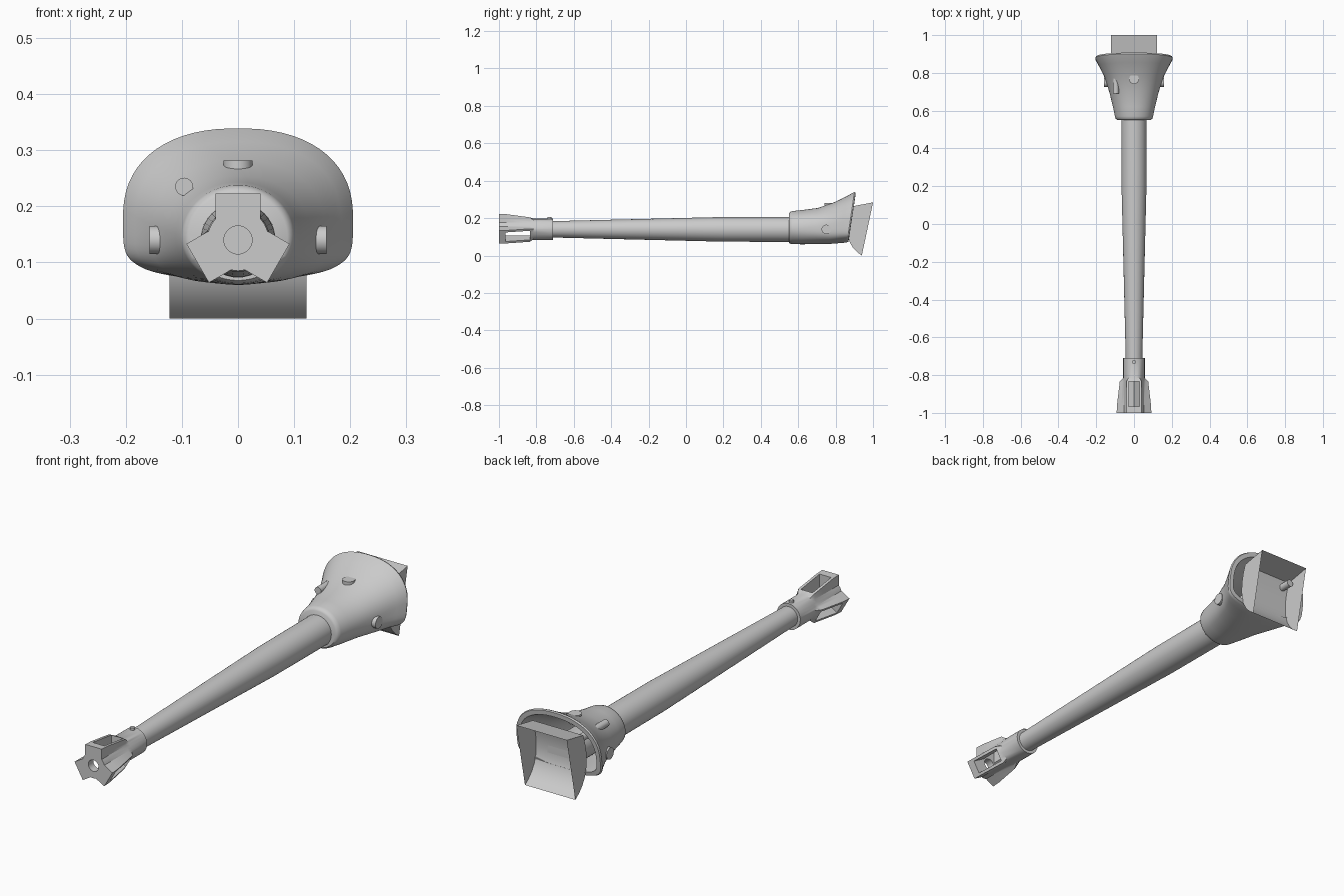
import bpy, bmesh, math
from mathutils import Matrix, Vector

if "Cube" in bpy.data.objects:
    bpy.data.objects.remove(bpy.data.objects["Cube"])

AXIS = 0.14  # height of the barrel axis
grey = bpy.data.materials.new("plain grey")
grey.diffuse_color = (0.6, 0.6, 0.6, 1)
grey.use_nodes = True
grey.node_tree.nodes["Principled BSDF"].inputs["Base Color"].default_value = grey.diffuse_color


def finish(bm, name, angle=35, closed=True):
    if closed:
        bmesh.ops.recalc_face_normals(bm, faces=bm.faces)
    me = bpy.data.meshes.new(name)
    bm.to_mesh(me)
    bm.free()
    ob = bpy.data.objects.new(name, me)
    bpy.context.collection.objects.link(ob)
    me.materials.append(grey)
    smooth(ob, angle)
    return ob


def smooth(ob, angle=35):
    bpy.ops.object.select_all(action='DESELECT')
    ob.select_set(True)
    bpy.context.view_layer.objects.active = ob
    bpy.ops.object.shade_smooth_by_angle(angle=math.radians(angle))


def loft(name, rings, angle=35):
    """Skin a list of equal-length point rings and cap both ends."""
    bm = bmesh.new()
    vs = [[bm.verts.new(p) for p in r] for r in rings]
    n = len(vs[0])
    for a, b in zip(vs, vs[1:]):
        for i in range(n):
            j = (i + 1) % n
            bm.faces.new((a[i], a[j], b[j], b[i]))
    bm.faces.new(vs[0])
    bm.faces.new(vs[-1])
    return finish(bm, name, angle)


def rod(name, start, end, r, sides=24):
    a, b = Vector(start), Vector(end)
    rot = (b - a).to_track_quat('Z', 'Y').to_matrix().to_4x4()
    bm = bmesh.new()
    bmesh.ops.create_cone(bm, cap_ends=True, segments=sides, radius1=r, radius2=r,
                          depth=(b - a).length,
                          matrix=Matrix.Translation((a + b) / 2) @ rot)
    return finish(bm, name)


def circle(y, r, n=40):
    return [(r * math.cos(2 * math.pi * i / n), y, AXIS + r * math.sin(2 * math.pi * i / n))
            for i in range(n)]


# tapered barrel
loft("barrel", [circle(y, r) for y, r in
                ((-0.78, 0.043), (-0.70, 0.044), (0.2, 0.066), (0.55, 0.067), (0.863, 0.067))])


# muzzle brake: round collar flaring into three square lobes
def brake_ring(y, R, lobed):
    h, valley = 0.04, 0.055
    ac = math.atan2(h, R)
    av = math.asin(h / valley)
    steps = [-ac, -ac / 2, 0, ac / 2, ac, (ac + av) / 2, av, math.radians(60),
             math.radians(120) - av, math.radians(120) - (ac + av) / 2]
    pts = []
    for k in range(3):
        for a in steps:
            d = min(a, math.radians(120) - a) if a > 0 else -a
            r = max(valley, min(R / math.cos(d), h / max(math.sin(d), 1e-4))) if lobed else 0.057
            t = math.radians(90 + 120 * k) + a
            pts.append((r * math.cos(t), y, AXIS + r * math.sin(t)))
    return pts


brake = loft("muzzle_brake", [brake_ring(-0.71, 0.066, False), brake_ring(-0.815, 0.066, False),
                              brake_ring(-0.835, 0.064, True), brake_ring(-0.96, 0.081, True),
                              brake_ring(-1.0, 0.083, True)])


def cut(target, cutter):
    m = target.modifiers.new("cut", 'BOOLEAN')
    m.operation, m.solver, m.object = 'DIFFERENCE', 'EXACT', cutter
    bpy.context.view_layer.objects.active = target
    bpy.ops.object.modifier_apply(modifier=m.name)
    bpy.data.objects.remove(cutter)


# gas windows through each lobe, then the bore
for k in range(3):
    bm = bmesh.new()
    bmesh.ops.create_cube(bm, size=1, matrix=Matrix.Translation((0, 0, AXIS))
                          @ Matrix.Rotation(math.radians(120 * k), 4, 'Y')
                          @ Matrix.Translation((0, -0.9, 0.058))
                          @ Matrix.Diagonal((0.056, 0.13, 0.124, 1)))
    cut(brake, finish(bm, "window_cutter"))
cut(brake, rod("bore_cutter", (0, -1.1, AXIS), (0, -0.9, AXIS), 0.025, 32))
smooth(brake)
rod("brake_pin", (0, -0.73, 0.18), (0, -0.73, 0.206), 0.01, 16)


# mantlet: round collar flaring back into a hollow D-shaped shell
def shell_ring(y, hw, zc, zt, zb, nt, nb, sag, n=64):
    pts = []
    shear = 0.15 * max(0, y - 0.55) / 0.335
    for i in range(n):
        t = 2 * math.pi * (i + 0.5) / n
        c, s = math.cos(t), math.sin(t)
        e = nt if s > 0 else nb
        x = math.copysign(abs(c) ** (2 / e), c)
        v = abs(s) ** (2 / e)
        z = zc + (zt - zc) * v if s > 0 else zc - (zc - zb) * v + sag * abs(x) * v
        pts.append((hw * x, y + shear * (z - 0.2), z))
    return pts


loft("mantlet", [shell_ring(*s) for s in (
    (0.550, 0.088, 0.145, 0.225, 0.068, 2.0, 2.0, 0),
    (0.557, 0.097, 0.145, 0.234, 0.063, 2.0, 2.0, 0),
    (0.570, 0.101, 0.145, 0.238, 0.061, 2.0, 2.0, 0),
    (0.620, 0.111, 0.146, 0.243, 0.060, 2.0, 2.2, 0),
    (0.700, 0.130, 0.150, 0.254, 0.060, 2.1, 2.6, 0.005),
    (0.780, 0.155, 0.160, 0.283, 0.060, 2.2, 3.5, 0.01),
    (0.840, 0.184, 0.172, 0.315, 0.061, 2.3, 4.5, 0.02),
    (0.873, 0.202, 0.180, 0.336, 0.063, 2.3, 5.0, 0.02),
    (0.880, 0.205, 0.180, 0.339, 0.065, 2.3, 5.0, 0.02),
    (0.887, 0.202, 0.180, 0.336, 0.067, 2.3, 5.0, 0.02),
    (0.888, 0.184, 0.180, 0.316, 0.081, 2.3, 5.0, 0.02),
    (0.840, 0.164, 0.172, 0.295, 0.080, 2.3, 4.5, 0.02),
    (0.780, 0.137, 0.160, 0.264, 0.078, 2.2, 3.5, 0.01),
    (0.700, 0.112, 0.150, 0.236, 0.076, 2.1, 2.6, 0.005),
    (0.620, 0.093, 0.146, 0.225, 0.076, 2.0, 2.2, 0))], 40)

# lifting studs and sight tube on the mantlet
rod("top_stud", (0, 0.767, 0.24), (0, 0.767, 0.282), 0.026)
for side in (-1, 1):
    rod("side_stud", (side * 0.12, 0.75, AXIS), (side * 0.158, 0.75, AXIS), 0.025)
rod("sight_tube", (-0.096, 0.69, 0.235), (-0.096, 0.925, 0.235), 0.016)

# rear cradle: curved front plate, flat top and side cheeks, open at the back
prof = [(1.0, 0.284), (0.885, 0.262), (0.872, 0.22), (0.864, 0.18), (0.862, 0.14),
        (0.865, 0.105), (0.875, 0.072), (0.892, 0.043), (0.914, 0.019), (0.94, 0.0)]
bm = bmesh.new()
L, R = [[bm.verts.new((x, y, z)) for y, z in prof] for x in (-0.122, 0.122)]
for i in range(len(prof) - 1):
    bm.faces.new((L[i], L[i + 1], R[i + 1], R[i]))
bm.faces.new(L[::-1])
bm.faces.new(R)
finish(bm, "rear_cradle")
